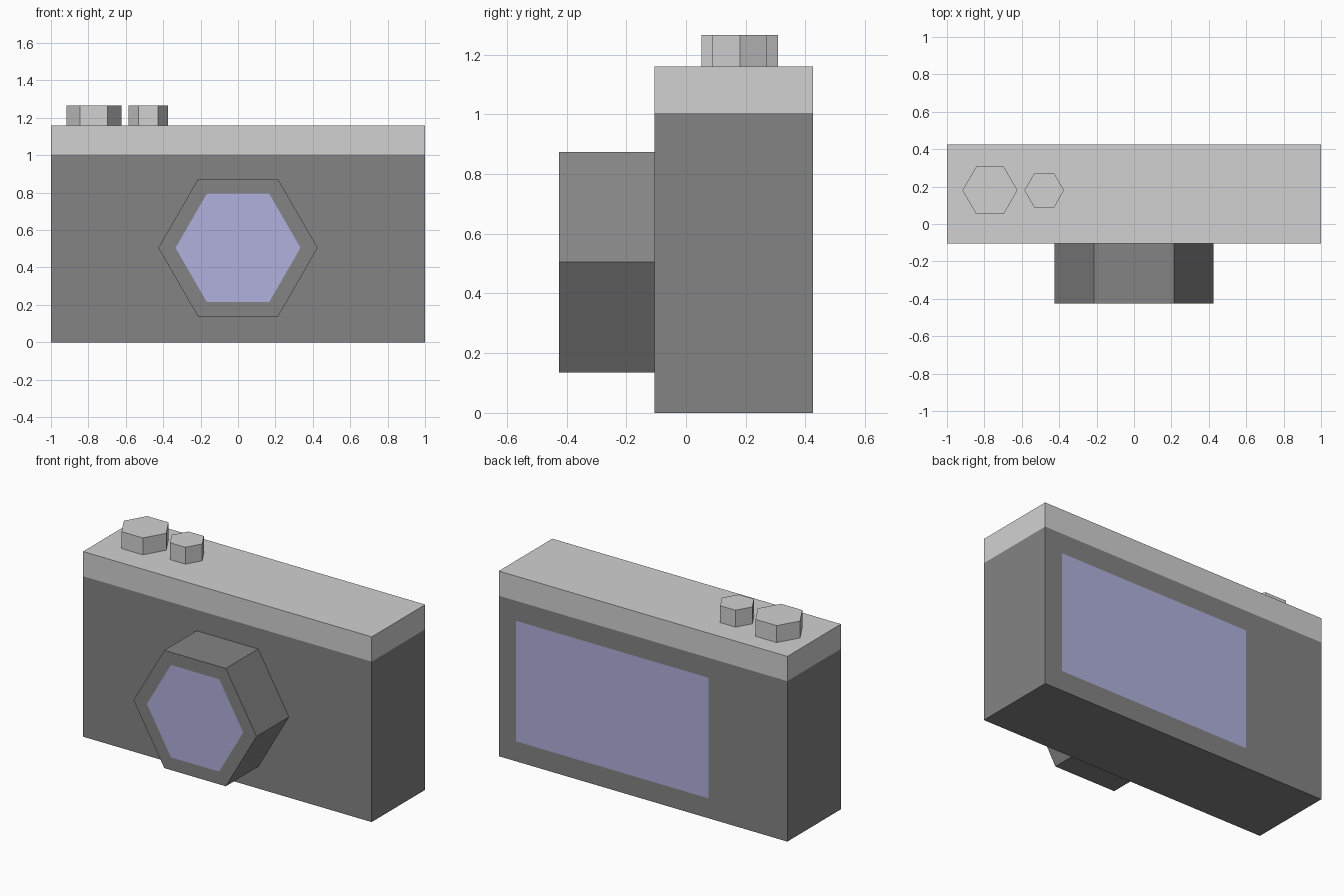
import bpy, bmesh
from math import pi
from mathutils import Matrix, Vector

cube = bpy.data.objects.get("Cube")
if cube:
    bpy.data.objects.remove(cube)


def make_material(name, rgb):
    mat = bpy.data.materials.new(name)
    mat.use_nodes = True
    color = (*rgb, 1)
    mat.diffuse_color = color
    mat.node_tree.nodes["Principled BSDF"].inputs["Base Color"].default_value = color
    return mat


dark = make_material("dark grey", (0.23, 0.23, 0.23))
light = make_material("light grey", (0.64, 0.64, 0.64))
glass = make_material("lavender glass", (0.44, 0.44, 0.73))


def finish(name, bm, *mats):
    mesh = bpy.data.meshes.new(name)
    bm.to_mesh(mesh)
    bm.free()
    for mat in mats:
        mesh.materials.append(mat)
    obj = bpy.data.objects.new(name, mesh)
    bpy.context.collection.objects.link(obj)
    return obj


def box(lo, hi):
    lo, hi = Vector(lo), Vector(hi)
    bm = bmesh.new()
    bmesh.ops.create_cube(bm, size=1)
    for v in bm.verts:
        v.co = (lo + hi) / 2 + v.co * (hi - lo)
    return bm


def hex_prism(radius, depth, matrix):
    # Corners point along +x and -x
    bm = bmesh.new()
    spin = Matrix.Rotation(pi / 2, 4, "Z")
    bmesh.ops.create_cone(bm, cap_ends=True, segments=6, radius1=radius,
                          radius2=radius, depth=depth, matrix=matrix @ spin)
    # Turn the prism if its corners landed on the other axis
    if max(v.co.x for v in bm.verts) - matrix.translation.x < radius * 0.95:
        bmesh.ops.transform(bm, verts=bm.verts,
                            matrix=matrix @ Matrix.Rotation(pi / 6, 4, "Z") @ matrix.inverted())
    return bm


def face_towards(bm, direction):
    bm.normal_update()
    return max(bm.faces, key=lambda f: f.normal.dot(direction))


FRONT, BACK, SEAM, TOP = -0.105, 0.425, 1.005, 1.16

# Body with the rear screen as an inset face
bm = box((-1, FRONT, 0), (1, BACK, SEAM))
screen = face_towards(bm, Vector((0, 1, 0)))
bmesh.ops.inset_individual(bm, faces=[screen], thickness=0.12)
screen.material_index = 1
for v in screen.verts:
    v.co.x = 0.88 if v.co.x > 0 else -0.455
    v.co.z = 0.88 if v.co.z > SEAM / 2 else 0.125
finish("body", bm, dark, glass)

# Top plate
finish("top_plate", box((-1, FRONT, SEAM), (1, BACK, TOP)), light)

# Lens barrel with the glass as an inset face
place = Matrix.Translation((0, (FRONT - 0.425) / 2, 0.505)) @ Matrix.Rotation(pi / 2, 4, "X")
bm = hex_prism(0.426, 0.32, place)
pane = face_towards(bm, Vector((0, -1, 0)))
bmesh.ops.inset_individual(bm, faces=[pane], thickness=0.092)
pane.material_index = 1
finish("lens", bm, dark, glass)

# Dials on the top plate
for name, x, radius in (("large_dial", -0.77, 0.147), ("small_dial", -0.48, 0.106)):
    place = Matrix.Translation((x, 0.18, TOP + 0.053))
    finish(name, hex_prism(radius, 0.106, place), light)
